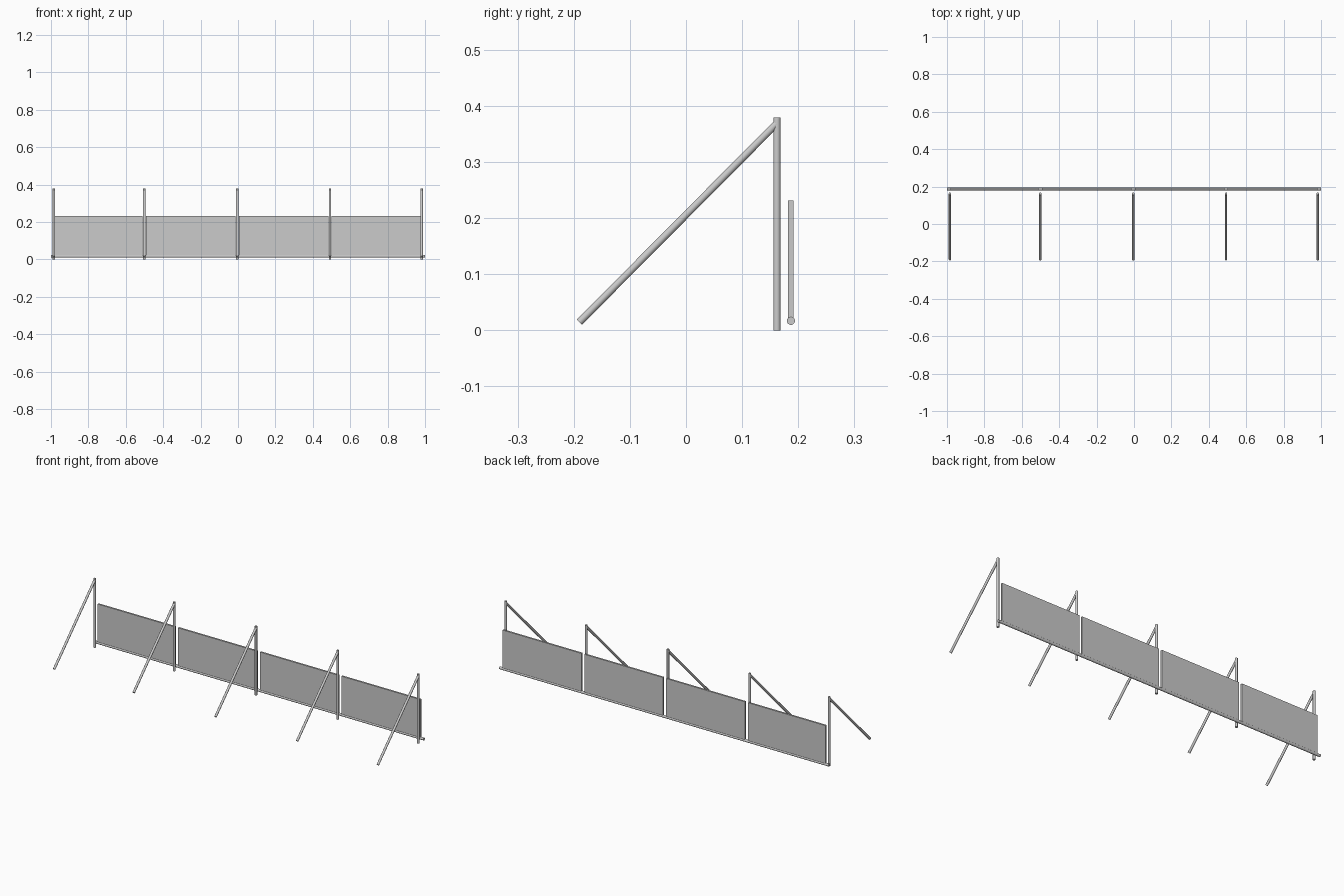
import bpy
from mathutils import Vector

cube = bpy.data.objects.get("Cube")
if cube:
    bpy.data.objects.remove(cube, do_unlink=True)

steel = bpy.data.materials.new("light_grey_metal")
steel.use_nodes = True
GREY = (0.6, 0.6, 0.6, 1)
steel.diffuse_color = GREY
steel.node_tree.nodes["Principled BSDF"].inputs["Base Color"].default_value = GREY


def tube(name, start, end, radius):
    """Round capped bar between two points."""
    a, b = Vector(start), Vector(end)
    bpy.ops.mesh.primitive_cylinder_add(vertices=24, radius=radius,
                                        depth=(b - a).length, location=(a + b) / 2)
    ob = bpy.context.object
    ob.name = name
    ob.rotation_euler = (b - a).to_track_quat('Z', 'Y').to_euler()
    ob.data.materials.append(steel)
    bpy.ops.object.shade_smooth_by_angle()
    return ob


def box(name, lo, hi):
    """Axis-aligned box between two corners."""
    lo, hi = Vector(lo), Vector(hi)
    bpy.ops.mesh.primitive_cube_add(size=1, location=(lo + hi) / 2)
    ob = bpy.context.object
    ob.name = name
    ob.scale = hi - lo
    bpy.ops.object.transform_apply(location=False, rotation=False, scale=True)
    ob.data.materials.append(steel)
    return ob


# Upright posts with a 45 degree brace running forward to the ground
POSTS = [-0.984, -0.501, -0.004, 0.492, 0.982]
for i, x in enumerate(POSTS, 1):
    tube(f"post_{i}", (x, 0.162, 0), (x, 0.162, 0.379), 0.0065)
    tube(f"brace_{i}", (x, -0.190, 0.0145), (x, 0.161, 0.368), 0.0065)

# Long bottom rail behind the posts
tube("bottom_rail", (-1, 0.187, 0.017), (1, 0.187, 0.017), 0.0073)

# Four flat panels standing on the rail, with a narrow gap at each inner post
GAP = 0.009
for i, (x0, x1) in enumerate(zip(POSTS, POSTS[1:]), 1):
    left = x0 + (GAP if i > 1 else 0.003)
    right = x1 - (GAP if i < 4 else 0.001)
    box(f"panel_{i}", (left, 0.182, 0.014), (right, 0.192, 0.231))
